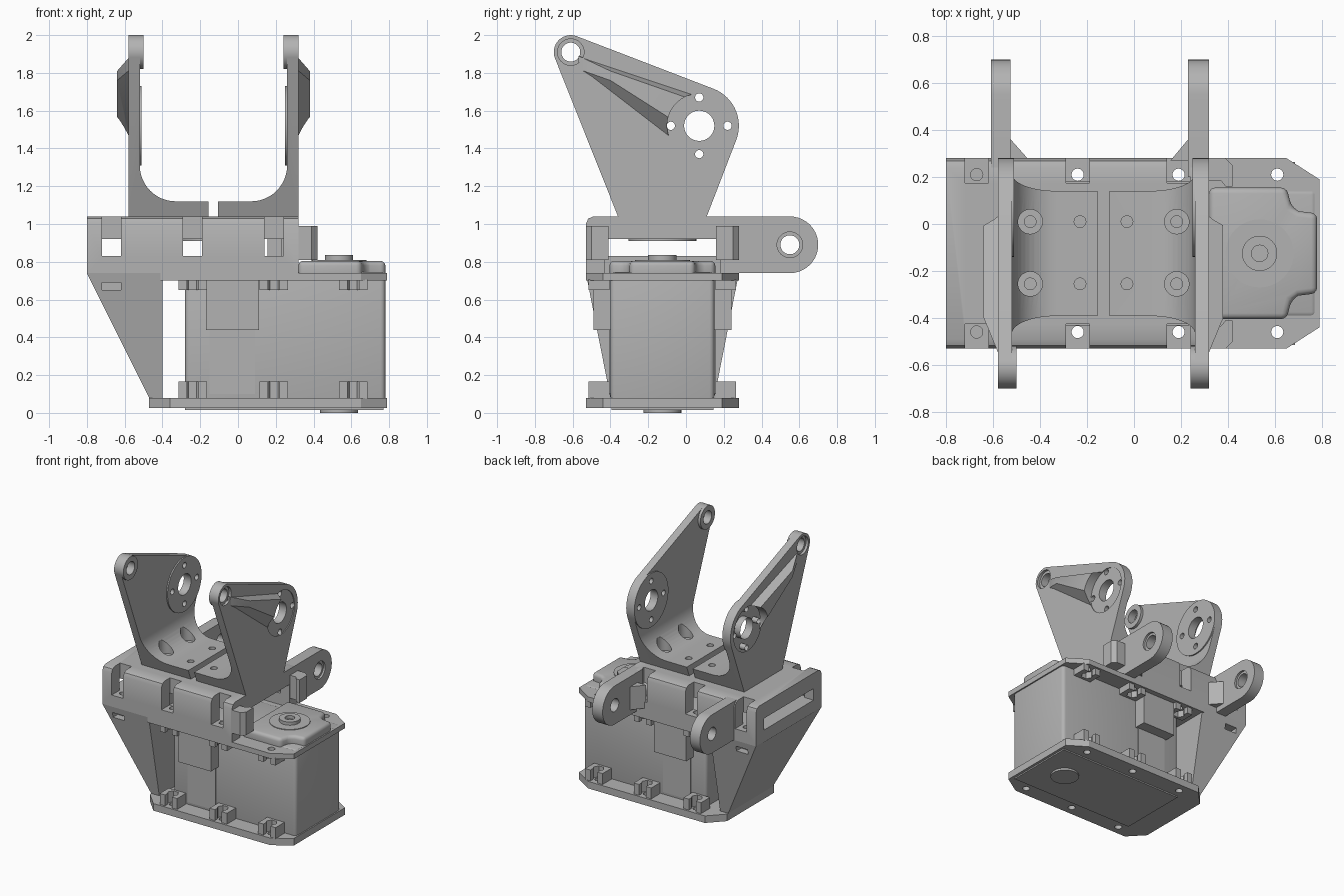
import bpy, bmesh, math
from mathutils import Vector
from mathutils.geometry import convex_hull_2d

if "Cube" in bpy.data.objects:
    bpy.data.objects.remove(bpy.data.objects["Cube"])

grey = bpy.data.materials.new("plain_grey")
grey.use_nodes = True
colour = (0.45, 0.45, 0.45, 1)
grey.diffuse_color = colour
grey.node_tree.nodes["Principled BSDF"].inputs["Base Color"].default_value = colour

CX, CY = -0.13, -0.125      # centre planes of the fork and of the body
parts = []


def prism(name, pts, axis, a, b, end=None, keep=True):
    """Extrude a 2D outline along an axis from a to b; end is an optional far outline."""
    place = {"x": lambda p, t: (t, p[0], p[1]),
             "y": lambda p, t: (p[0], t, p[1]),
             "z": lambda p, t: (p[0], p[1], t)}[axis]
    bm = bmesh.new()
    low = [bm.verts.new(place(p, a)) for p in pts]
    high = [bm.verts.new(place(p, b)) for p in (end or pts)]
    bm.faces.new(low)
    bm.faces.new(high)
    n = len(low)
    for i in range(n):
        j = (i + 1) % n
        bm.faces.new((low[i], low[j], high[j], high[i]))
    bmesh.ops.recalc_face_normals(bm, faces=bm.faces)
    me = bpy.data.meshes.new(name)
    bm.to_mesh(me)
    bm.free()
    me.materials.append(grey)
    ob = bpy.data.objects.new(name, me)
    bpy.context.collection.objects.link(ob)
    if keep:
        parts.append(ob)
    return ob


def circle(u, v, r, n=40):
    return [(u + r * math.cos(math.tau * i / n), v + r * math.sin(math.tau * i / n)) for i in range(n)]


def rect(u0, u1, v0, v1):
    return [(u0, v0), (u1, v0), (u1, v1), (u0, v1)]


def hull(pts):
    return [pts[i] for i in convex_hull_2d([Vector(p) for p in pts])]


def apply(ob, mod):
    bpy.context.view_layer.objects.active = ob
    bpy.ops.object.modifier_apply(modifier=mod.name)


def carve(ob, pts, axis, a, b, op="DIFFERENCE"):
    tool = prism("cutter", pts, axis, a, b, keep=False)
    mod = ob.modifiers.new("carve", "BOOLEAN")
    mod.object, mod.operation, mod.solver = tool, op, "EXACT"
    apply(ob, mod)
    bpy.data.objects.remove(tool)


def soften(ob, width):
    mod = ob.modifiers.new("soften", "BEVEL")
    mod.width, mod.segments, mod.limit_method = width, 3, "ANGLE"
    apply(ob, mod)


# Fork: two mirrored arms with eye, hub disc and outer rib
EYE, HUB = (-0.61, 1.91), (0.07, 1.52)
outline = hull(circle(*EYE, 0.09) + circle(*HUB, 0.21, 64) + [(-0.36, 1.04), (0.11, 1.04)])
bolts = [(HUB[0] + 0.15 * math.cos(k * math.pi / 2), HUB[1] + 0.15 * math.sin(k * math.pi / 2)) for k in range(4)]
for s, side in ((-1, "right"), (1, "left")):
    def fx(d):
        return CX + s * d
    bend = [(fx(0.2 + 0.19 * math.cos(t)), 1.31 - 0.19 * math.sin(t))
            for t in (math.pi / 2 * i / 12 for i in range(13))]
    section = [(fx(0.025), 1.04), (fx(0.45), 1.04), (fx(0.45), 2.05), (fx(0.39), 2.05)] + bend + [(fx(0.025), 1.12)]
    arm = prism(side + "_fork_arm", section, "y", -0.8, 0.4)
    carve(arm, outline, "x", -1, 1, "INTERSECT")
    eye = prism(side + "_eye_boss", circle(*EYE, 0.09), "x", fx(0.37), fx(0.40))
    disc = prism(side + "_hub_disc", circle(*HUB, 0.21, 64), "x", fx(0.38), fx(0.395))
    rib = prism(side + "_arm_rib", [(-0.57, 1.89), (-0.57, 1.82), (-0.09, 1.45), (0.06, 1.45), (0.06, 1.68)], "x",
                fx(0.44), fx(0.51),
                [(-0.40, 1.81), (-0.40, 1.76), (-0.07, 1.55), (0.0, 1.55), (0.0, 1.67)])
    carve(rib, circle(*HUB, 0.17, 64), "x", fx(0.3), fx(0.6))
    for ob in (arm, eye, disc):
        carve(ob, circle(*EYE, 0.05), "x", -1, 1)
        carve(ob, circle(*HUB, 0.08), "x", -1, 1)
        for bolt in bolts:
            carve(ob, circle(*bolt, 0.022, 20), "x", -1, 1)
    carve(arm, circle(*EYE, 0.07), "x", fx(0.43), fx(0.6))
    carve(arm, circle(*HUB, 0.17, 64), "x", fx(0.443), fx(0.6))
    # Screw seats in the fork floor
    for y in (0.01, -0.255):
        carve(arm, circle(fx(0.312), y, 0.052), "z", 1.10, 1.5)
        for d in (0.1, 0.312):
            carve(arm, circle(fx(d), y, 0.025, 20), "z", 1.06, 1.5)

# Housing: inverted channel with screw pockets along both sides
half = [(0.405, 0.74), (0.405, 1.0), (0.393, 1.028), (0.365, 1.04)]
inner = [(0.305, 0.92), (0.305, 0.74)]
channel = [(CY + y, z) for y, z in half]
channel += [(CY - y, z) for y, z in reversed(half)]
channel += [(CY - y, z) for y, z in reversed(inner)] + [(CY + y, z) for y, z in inner]
housing = prism("top_housing", channel, "x", -0.80, 0.32)
for x in (-0.67, -0.24, 0.19):
    for s in (-1, 1):
        y0, y1 = sorted((CY + s * 0.30, CY + s * 0.5))
        carve(housing, rect(x - 0.05, x + 0.05, y0, y1), "z", 0.83, 1.2)
        carve(housing, circle(x, CY + s * 0.335, 0.026, 20), "z", 0.6, 0.9)
prism("horn_plate", circle(CX, CY, 0.18), "z", 0.93 - 0.02, 0.95)

# Rails reaching past the housing, with hooked ends
for s in (-1, 1):
    rail = [(0.31, CY + s * 0.405), (0.39, CY + s * 0.405), (0.42, CY + s * 0.375),
            (0.42, CY + s * 0.285), (0.39, CY + s * 0.285), (0.37, CY + s * 0.31), (0.31, CY + s * 0.31)]
    prism("side_rail", rail, "z", 0.81, 0.99)

# Rear hinge lugs with corner gussets
for x0, x1, g in ((-0.61, -0.525, -0.445), (0.23, 0.32, 0.155)):
    lug = prism("hinge_lug", hull(circle(0.55, 0.89, 0.15) + rect(0.2, 0.3, 0.74, 1.04)), "x", x0, x1)
    carve(lug, circle(0.55, 0.89, 0.05), "x", -1, 1)
    carve(lug, circle(0.55, 0.89, 0.068), "x", x1 - 0.015, 1)
    face = x1 if g < 0 else x0
    prism("lug_gusset", [(face, 0.27), (g, 0.27), (face, 0.36)], "z", 0.78, 0.96)

# Tapered end wedge below the housing
wedge = prism("end_wedge", rect(-0.80, -0.40, CY - 0.405, CY + 0.405), "z", 0.74, 0.08,
              rect(-0.47, -0.40, CY - 0.275, CY + 0.275))
for s in (-1, 1):
    y0, y1 = sorted((CY + s * 0.33, CY + s * 0.5))
    carve(wedge, rect(-0.72, -0.62, 0.65, 0.69), "y", y0, y1)
prism("wedge_cap", rect(-0.80, -0.40, CY - 0.31, CY + 0.31), "z", 0.735, 0.83)


# Motor body, stepped cap and shaft
body = prism("motor_body", rect(-0.28, 0.78, CY - 0.275, CY + 0.275), "z", 0.02, 0.745)
soften(body, 0.025)
cap_half = [(0.32, 0.28), (0.65, 0.28), (0.67, 0.2), (0.70, 0.18), (0.78, 0.17)]
cap = prism("motor_cap", [(x, CY + y) for x, y in cap_half] + [(x, CY - y) for x, y in reversed(cap_half)],
            "z", 0.70, 0.805)
soften(cap, 0.025)
shaft = (0.535, CY)
prism("shaft_seat", circle(*shaft, 0.145), "z", 0.80, 0.81)
horn = prism("shaft_boss", circle(*shaft, 0.075), "z", 0.80, 0.835)
carve(horn, circle(*shaft, 0.035, 24), "z", 0.81, 0.9)
prism("bottom_pivot", circle(*shaft, 0.10), "z", 0.0, 0.02)
prism("bottom_cover", rect(-0.28, 0.77, CY - 0.27, CY + 0.27), "z", 0.015, 0.04)


# Chamfered flanges with screw holes and nut bosses
def flange(name, left, z0, z1):
    h = left + [(0.65, 0.405), (0.79, 0.315)]
    ob = prism(name, [(x, CY + y) for x, y in h] + [(x, CY - y) for x, y in reversed(h)], "z", z0, z1)
    for x in (-0.24, 0.19, 0.61):
        for s in (-1, 1):
            carve(ob, circle(x, CY + s * 0.335, 0.026, 20), "z", z0 - 0.1, z1 + 0.1)


flange("lower_flange", [(-0.47, 0.29), (-0.36, 0.405)], 0.025, 0.08)
flange("upper_flange", [(-0.41, 0.405)], 0.70, 0.74)
for x in (-0.24, 0.19, 0.61):
    for s in (-1, 1):
        y = CY + s * 0.335
        for z0, z1 in ((0.075, 0.165), (0.65, 0.705)):
            boss = prism("nut_boss", rect(x - 0.075, x + 0.075, y - 0.055, y + 0.055), "z", z0, z1)
            carve(boss, circle(x, y, 0.042, 6), "z", z0 - 0.1, z1 + 0.1)
            carve(boss, rect(x - 0.03, x + 0.03, *sorted((y, y + s * 0.1))), "z", z0 - 0.1, z1 + 0.1)

# Side connector blocks and shallow panels
prism("connector_block", rect(-0.17, 0.11, CY - 0.365, CY + 0.365), "z", 0.44, 0.72)
prism("side_panel", rect(-0.15, 0.09, CY - 0.282, CY + 0.282), "z", 0.10, 0.45)

# Smooth curved faces while keeping edges crisp
bpy.ops.object.select_all(action="DESELECT")
for ob in parts:
    ob.select_set(True)
bpy.context.view_layer.objects.active = parts[0]
bpy.ops.object.shade_smooth_by_angle(angle=math.radians(30))
